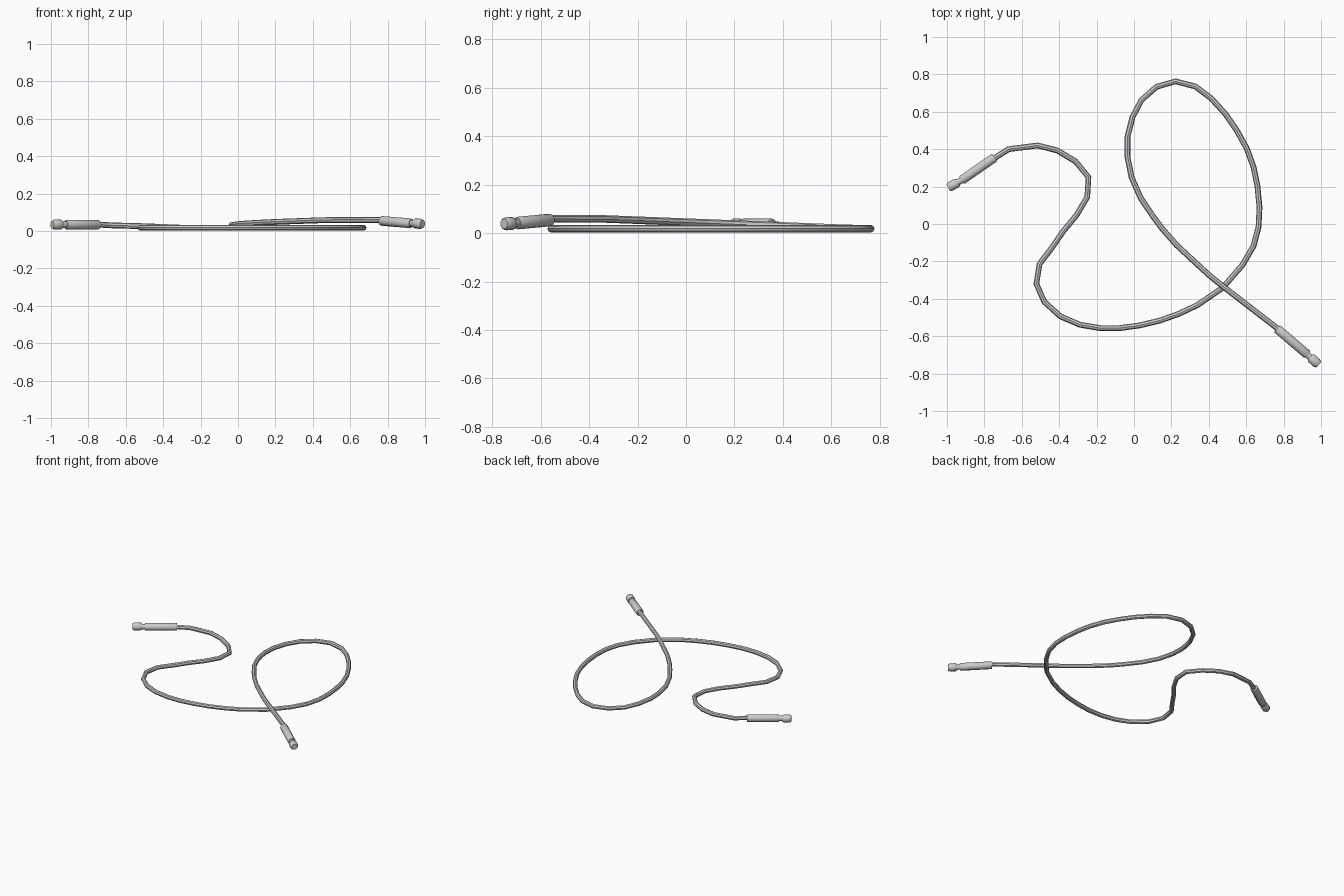
import bpy, bmesh, math
from mathutils import Vector

if "Cube" in bpy.data.objects:
    bpy.data.objects.remove(bpy.data.objects["Cube"])

# Cable centreline seen from above, from the left plug to the right plug
xy = [(-.80, .318), (-.74, .356), (-.67, .40), (-.515, .42), (-.41, .393), (-.313, .335), (-.243, .25),
      (-.25, .144), (-.307, .048), (-.377, -.037), (-.44, -.128), (-.505, -.214),
      (-.522, -.32), (-.479, -.417), (-.393, -.494), (-.291, -.538), (-.18, -.557),
      (-.078, -.557), (.03, -.542), (.136, -.517), (.238, -.481), (.34, -.433),
      (.473, -.342), (.58, -.219), (.639, -.118), (.666, -.016), (.671, .09),
      (.66, .203), (.639, .305), (.602, .406), (.548, .503), (.489, .588),
      (.414, .671), (.329, .735), (.222, .763), (.12, .733), (.04, .663),
      (-.008, .572), (-.035, .465), (-.035, .358), (-.013, .25), (.035, .14),
      (.10, .043), (.152, -.027), (.227, -.112), (.32, -.199), (.41, -.281), (.48, -.337),
      (.773, -.563), (.82, -.605)]


def height(i):
    """Lies on the ground, lifted at the plugs and over its own crossing."""
    low = .018
    if i < 5:
        return low + .016 * (1 - max(0, i - 1) / 4)
    if i > 34:
        t = max(0, min(1, (.70 - xy[i][1]) / 1.05))
        return low + .041 * t - (.004 if i == len(xy) - 1 else 0)
    return low


# Cable: low-poly round tube along the path
curve = bpy.data.curves.new("cable", 'CURVE')
curve.dimensions = '3D'
curve.bevel_depth = .0155
curve.bevel_resolution = 2
curve.use_fill_caps = True
line = curve.splines.new('POLY')
line.points.add(len(xy) - 1)
for i, (x, y) in enumerate(xy):
    line.points[i].co = (x, y, height(i), 1)
cable = bpy.data.objects.new("cable", curve)
bpy.context.collection.objects.link(cable)
bpy.context.view_layer.objects.active = cable
cable.select_set(True)
bpy.ops.object.convert(target='MESH')
bpy.ops.object.select_all(action='DESELECT')


def lathe(name, start, end, profile, sides=10):
    """Capped solid of revolution; profile is (fraction along axis, radius)."""
    a, b = Vector(start), Vector(end)
    d = (b - a).normalized()
    u = d.cross(Vector((0, 0, 1))).normalized()
    v = u.cross(d)
    bm = bmesh.new()
    rings = []
    for t, r in profile:
        rings.append([bm.verts.new(a.lerp(b, t) + r * (u * math.cos(k) + v * math.sin(k)))
                      for k in (2 * math.pi * (j + .5) / sides for j in range(sides))])
    for p, q in zip(rings, rings[1:]):
        for j in range(sides):
            n = (j + 1) % sides
            bm.faces.new((p[j], p[n], q[n], q[j]))
    bm.faces.new(rings[0])
    bm.faces.new(rings[-1])
    bmesh.ops.recalc_face_normals(bm, faces=bm.faces)
    me = bpy.data.meshes.new(name)
    bm.to_mesh(me)
    bm.free()
    ob = bpy.data.objects.new(name, me)
    bpy.context.collection.objects.link(ob)


# Plugs: sleeve, thin neck and rounded tip at each end
plugs = {
    "left": [(-.745, .356, .034), (-.922, .234, .034), (-.94, .224, .034), (-.993, .194, .034)],
    "right": [(.765, -.560, .054), (.928, -.699, .041), (.942, -.712, .040), (.987, -.752, .038)],
}
for side, (s0, s1, t0, t1) in plugs.items():
    lathe(side + "_plug_sleeve", s0, s1, [(0, .024), (.02, .026), (.97, .026), (1, .023)])
    lathe(side + "_plug_neck", s1, t0, [(-.5, .018), (1.5, .018)])
    lathe(side + "_plug_tip", t0, t1, [(0, .021), (.15, .027), (.8, .027), (1, .021)])

# Smooth the round parts, keeping edges sharp
for ob in bpy.context.collection.objects:
    ob.select_set(True)
bpy.ops.object.shade_smooth_by_angle(angle=math.radians(40))
